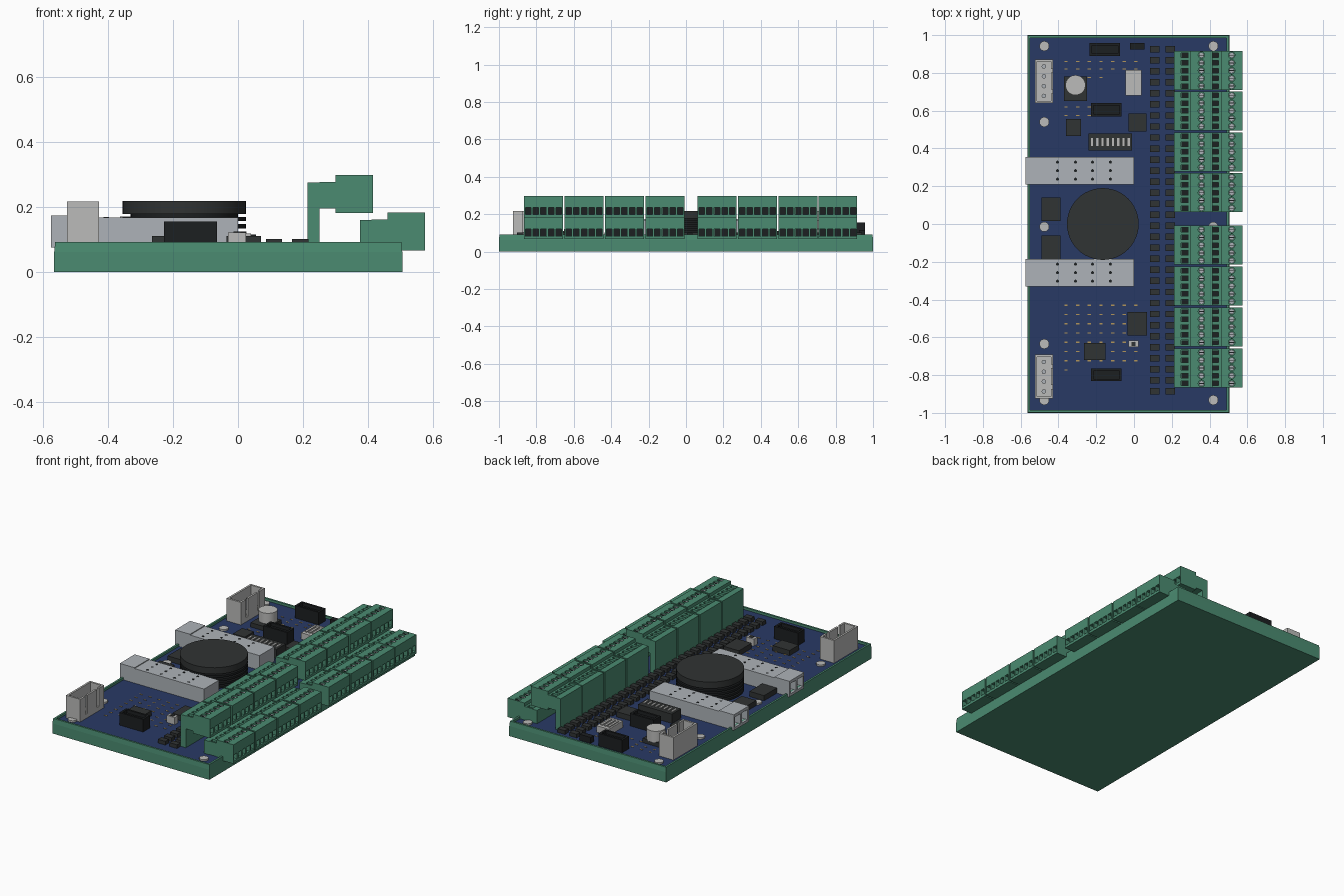
import bpy, bmesh
from math import radians
from mathutils import Matrix

if "Cube" in bpy.data.objects:
    bpy.data.objects.remove(bpy.data.objects["Cube"])

P = 0.078  # height of the board surface


def mat(name, r, g, b):
    m = bpy.data.materials.new(name)
    m.diffuse_color = (r, g, b, 1)
    m.use_nodes = True
    m.node_tree.nodes["Principled BSDF"].inputs["Base Color"].default_value = m.diffuse_color
    return m


GREEN = mat("green_plastic", 0.07, 0.26, 0.165)
BLUE = mat("blue_board", 0.022, 0.042, 0.13)
DARK = mat("dark_plastic", 0.03, 0.033, 0.033)
BLACK = mat("black_plastic", 0.012, 0.014, 0.015)
METAL = mat("silver_metal", 0.42, 0.45, 0.48)
PALE = mat("pale_plastic", 0.5, 0.5, 0.49)
GOLD = mat("gold_pad", 0.45, 0.3, 0.1)


def mesh_of(name, material, boxes=(), cyls=(), seg=24):
    """boxes: x0,x1,y0,y1,z0,z1; cyls: x,y,radius,z0,z1"""
    bm = bmesh.new()
    for x0, x1, y0, y1, z0, z1 in boxes:
        m = Matrix.Translation(((x0 + x1) / 2, (y0 + y1) / 2, (z0 + z1) / 2))
        bmesh.ops.create_cube(bm, size=1, matrix=m @ Matrix.Diagonal(
            (abs(x1 - x0), abs(y1 - y0), abs(z1 - z0), 1)))
    for x, y, r, z0, z1 in cyls:
        bmesh.ops.create_cone(bm, cap_ends=True, segments=seg, radius1=r, radius2=r,
                              depth=z1 - z0, matrix=Matrix.Translation((x, y, (z0 + z1) / 2)))
    me = bpy.data.meshes.new(name)
    bm.to_mesh(me)
    bm.free()
    me.materials.append(material)
    if cyls:
        me.polygons.foreach_set("use_smooth", [True] * len(me.polygons))
        me.set_sharp_from_angle(angle=radians(35))
    return me


def place(name, me, loc=(0, 0, 0)):
    ob = bpy.data.objects.new(name, me)
    ob.location = loc
    bpy.context.collection.objects.link(ob)
    return ob


def part(name, material, boxes=(), cyls=(), seg=24):
    return place(name, mesh_of(name, material, boxes, cyls, seg))


def carved(name, material, solid, cut_boxes, cut_cyls=()):
    """Mesh of solid boxes with the cutters removed"""
    ob = part(name, material, solid)
    cut = part("cutter", material, cut_boxes, cut_cyls, 16)
    cut.hide_render = True
    mod = ob.modifiers.new("cut", 'BOOLEAN')
    mod.object, mod.operation, mod.solver = cut, 'DIFFERENCE', 'EXACT'
    me = bpy.data.meshes.new_from_object(
        ob.evaluated_get(bpy.context.evaluated_depsgraph_get()))
    me.name = name
    bpy.data.objects.remove(ob)
    bpy.data.objects.remove(cut)
    return me


# Green tray: rectangular rings following a rim profile (inset, z)
bm = bmesh.new()
rings = []
for d, z in ((0, 0), (0, .062), (.003, .092), (.015, .092), (.015, .07)):
    rings.append([bm.verts.new((x, y, z)) for x, y in (
        (-.565 + d, -1 + d), (.505 - d, -1 + d), (.505 - d, 1 - d), (-.565 + d, 1 - d))])
for a, b in zip(rings, rings[1:]):
    for i in range(4):
        bm.faces.new((a[i], a[(i + 1) % 4], b[(i + 1) % 4], b[i]))
bm.faces.new(rings[0][::-1])
bm.faces.new(rings[-1])
tray = bpy.data.meshes.new("tray")
bm.to_mesh(tray)
bm.free()
tray.materials.append(GREEN)
place("tray", tray)
part("circuit_board", BLUE, [(-.55, .49, -.985, .985, .069, P)])

# Mounting screws
part("mounting_screws", PALE, cyls=[(x, y, .026, P, .088) for x, y in (
    (-.475, .942), (-.475, .54), (-.475, -.015), (-.475, -.635), (-.475, -.932),
    (.42, .942), (.42, -.015), (.42, -.932))])

# Terminal blocks: 5-way header and plug, shared by two tiers of eight
W, N = .1035, 5
ways = [(i - 2) * .041 for i in range(N)]
plug = carved("terminal_plug", GREEN, [(0, .115, -W, W, 0, .117)],
              [(.07, .2, y - .015, y + .015, .016, .054) for y in ways],
              [(.057, y, .0175, .1, .2) for y in ways])
socket = carved("terminal_socket", GREEN, [(0, .05, -W, W, -.082, 0)],
                [(-.008, .038, y - .012, y + .012, -.03, .1) for y in ways])
socket_low = socket
clamp = mesh_of("terminal_clamps", BLACK,
                [(.07, .074, y - .0148, y + .0148, .0162, .0538) for y in ways] +
                [(.043, .071, y - .002, y + .002, .109, .1115) for y in ways])
screw = mesh_of("terminal_screws", METAL, (), [(.057, y, .0145, .099, .11) for y in ways], 16)
slot = mesh_of("socket_slot_floor", BLACK,
               [(.002, .037, y - .0115, y + .0115, -.031, -.028) for y in ways])
upper_wall = mesh_of("upper_header_wall", GREEN, [(.213, .25, -W, W, P, .275)])
lower_wall = mesh_of("lower_header_wall", GREEN, [(.375, .41, -W, W, P, .16)])
for n, y in enumerate((-.762, -.545, -.329, -.112, .166, .382, .599, .812)):
    for tier, dx, dz, wall in (("upper", 0, 0, upper_wall), ("lower", .16, -.115, lower_wall)):
        tag = f"{tier}_terminal_{n + 1}"
        place(tag + "_wall", wall, (0, y, 0))
        place(tag + "_socket", socket, (.25 + dx, y, .277 + dz))
        place(tag + "_slots", slot, (.25 + dx, y, .277 + dz))
        for suffix, me in (("_plug", plug), ("_clamps", clamp), ("_screws", screw)):
            place(tag + suffix, me, (.30 + dx, y, .18 + dz + .001))

# Two optical transceiver modules with a double port in the nose
cage = mesh_of("transceiver_cage", METAL, [(-.474, 0, -.0725, .0725, P, .168)])
nose = carved("transceiver_nose", METAL, [(-.575, -.474, -.0725, .0725, .076, .173)],
              [(-.7, -.5, s * .006, s * .06, .092, .155) for s in (-1, 1)])
port = mesh_of("transceiver_port_backs", BLACK,
               [(-.51, -.498, s * .007, s * .059, .093, .154) for s in (-1, 1)])
vents = mesh_of("transceiver_vents", BLACK, (),
                [(x, y, .008, .16, .1688) for x in (-.405, -.31, -.22, -.125)
                 for y in (-.045, 0, .045)], 12)
for n, y in enumerate((.2825, -.2575)):
    for me in (cage, nose, port, vents):
        place(f"{me.name}_{n + 1}", me, (0, y, 0))

# Finned round heat sink
part("heat_sink", BLACK, cyls=[(-.165, 0, .165, P, .2)] +
     [(-.165, 0, .19, z, z + .013) for z in (.09, .112, .134, .156)], seg=48)
part("heat_sink_top", DARK, cyls=[(-.165, 0, .19, .178, .218)], seg=48)

# Open-topped power connectors with four pins
for n, (y0, y1) in enumerate(((.64, .872), (-.925, -.692))):
    x0, x1, t, h = -.525, -.428, .012, .217
    c = (y0 + y1) / 2
    part(f"power_connector_{n + 1}", PALE, [
        (x0, x1, y0, y1, P, .105), (x0, x0 + t, y0, y1, .105, h),
        (x0 + t, x1, y0, y0 + t, .105, h), (x0 + t, x1, y1 - t, y1, .105, h),
        (x1 - t, x1, y0 + t, c - .065, .105, h), (x1 - t, x1, c - .045, c + .045, .105, h),
        (x1 - t, x1, c + .065, y1 - t, .105, h)])
    part(f"power_pins_{n + 1}", METAL,
         cyls=[(-.477, c + k * .052, .012, .1, .175) for k in (-1.5, -.5, .5, 1.5)], seg=12)

# Capacitor on a square base
part("capacitor_base", DARK, [(-.37, -.25, .65, .78, P, .105)])
part("capacitor", PALE, cyls=[(-.31, .735, .053, .1, .17)], seg=32)

# Black pin-header boxes with a shallow well on top
for n, (y0, y1) in enumerate(((.89, .957), (.57, .64), (-.832, -.765))):
    dx = (0, .008, .008)[n]
    me = carved("header_box", BLACK, [(-.235, -.073, y0, y1, P, .155)],
                [(-.222, -.086, y0 + .012, y1 - .012, .135, .2)])
    place(f"header_box_{n + 1}", me, (dx, 0, 0))

# Integrated circuits
for n, (x0, x1, y0, y1) in enumerate((
        (-.36, -.28, .465, .555), (-.03, .065, .49, .585), (-.49, -.39, .015, .14),
        (-.49, -.39, -.185, -.06), (-.035, .07, -.59, -.465), (-.265, -.15, -.72, -.63))):
    part(f"chip_{n + 1}", DARK, [(x0, x1, y0, y1, P, .11)])

# Switch bank with eight sliders
part("switch_bank", DARK, [(-.24, -.01, .39, .48, P, .135)])
part("switch_sliders", PALE, [(x - .006, x + .006, .412, .455, .13, .14)
                              for x in (-.222 + i * .0277 for i in range(8))])

# Pale relay block, small socket and crystal
part("relay_block", PALE, [(-.045, .04, .68, .815, P, .118)] +
     [(-.035 + i * .024, -.022 + i * .024, .70, .795, .118, .124) for i in range(3)])
part("small_socket", BLACK, [(-.02, .055, .925, .957, P, .115)])
part("crystal_body", PALE, [(-.03, .025, -.652, -.618, P, .122)])
part("crystal_cap", DARK, [(-.014, .009, -.645, -.625, .12, .125)])

# Two columns of surface-mount parts along the terminals
part("surface_mount_rows", DARK, [(x, x + .05, y - .017, y + .017, P, .101)
                                  for x in (.086, .166)
                                  for y in (.925 - i * .0584 for i in range(32))])

# Gold pad grids
xs = [-.36 + i * .0617 for i in range(7)]
pads = [(x, y) for x in xs for y in (.86, .82)]
pads += [(x, y) for x in xs[:4] for y in (.775, .62, .575)]
pads += [(x, -.43 - i * .049) for x in xs for i in range(7)] + [(xs[0], -.773)]
part("gold_pads", GOLD, [(x - .009, x + .009, y - .003, y + .003, P - .002, P + .002)
                         for x, y in pads])
